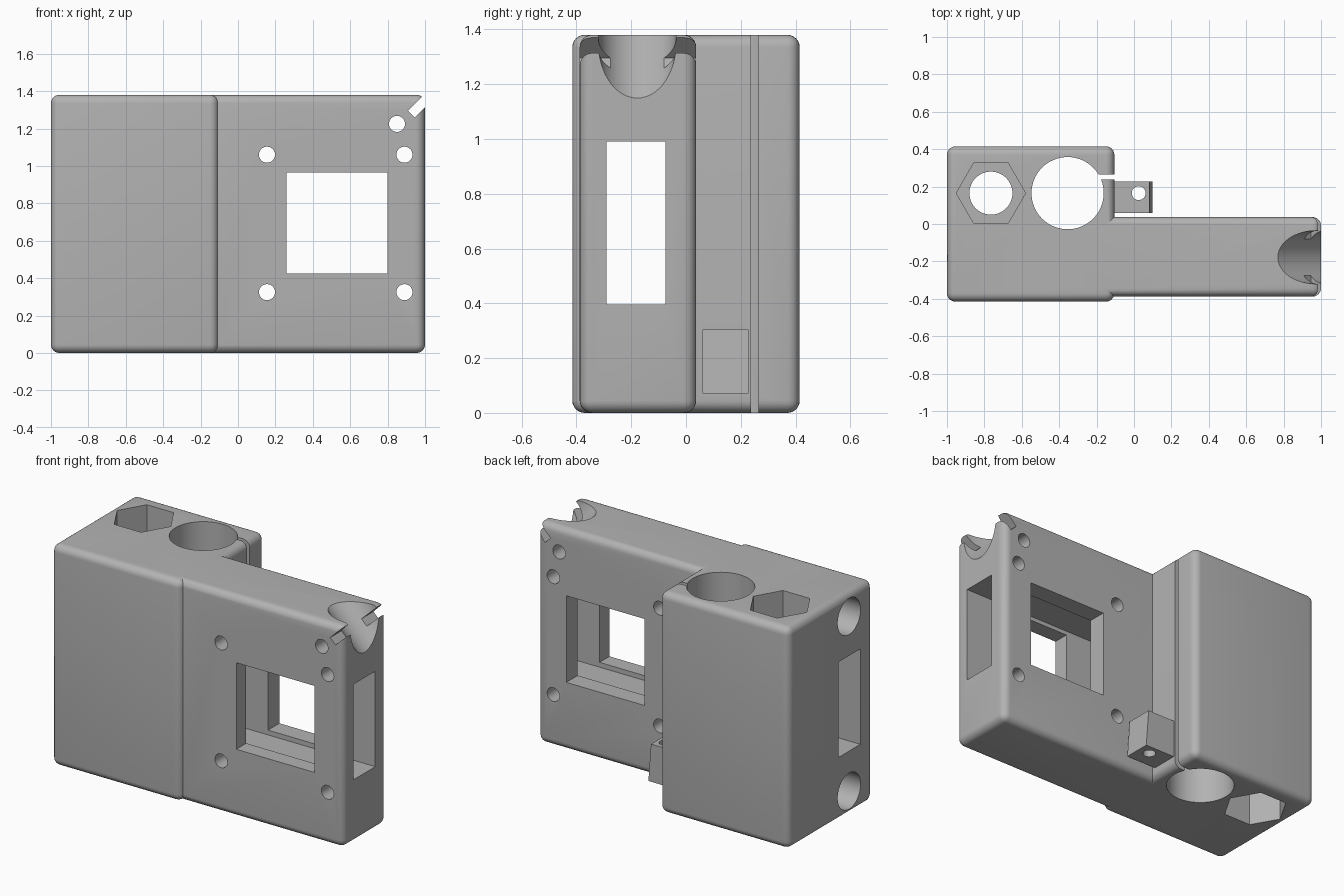
import bpy
import bmesh
import math
from mathutils import Matrix, Vector

cube = bpy.data.objects.get("Cube")
if cube:
    bpy.data.objects.remove(cube, do_unlink=True)

grey = bpy.data.materials.new("plain grey plastic")
grey.use_nodes = True
COLOUR = (0.45, 0.45, 0.45, 1)
grey.diffuse_color = COLOUR
grey.node_tree.nodes["Principled BSDF"].inputs["Base Color"].default_value = COLOUR

H = 1.38
AXIS_TURN = {"z": Matrix(), "x": Matrix.Rotation(math.pi / 2, 4, "Y"),
             "y": Matrix.Rotation(math.pi / 2, 4, "X"),
             "slope": Matrix.Rotation(math.radians(135), 4, "Y")}


def finish(name, bm):
    mesh = bpy.data.meshes.new(name)
    bm.to_mesh(mesh)
    bm.free()
    mesh.materials.append(grey)
    ob = bpy.data.objects.new(name, mesh)
    bpy.context.collection.objects.link(ob)
    return ob


def box(name, low, high, rounding=0, tilt=0):
    """Box between two corners, with optional rounded edges and turn about y."""
    low, high = Vector(low), Vector(high)
    bm = bmesh.new()
    bmesh.ops.create_cube(bm, size=1)
    bmesh.ops.scale(bm, vec=high - low, verts=bm.verts)
    if rounding:
        bmesh.ops.bevel(bm, geom=bm.edges[:], offset=rounding, segments=6,
                        profile=0.5, affect="EDGES")
    bm.transform(Matrix.Translation((low + high) / 2) @ Matrix.Rotation(tilt, 4, "Y"))
    return finish(name, bm)


def rod(name, centre, radius, length, axis="z", sides=48):
    bm = bmesh.new()
    bmesh.ops.create_cone(bm, cap_ends=True, segments=sides, radius1=radius,
                          radius2=radius, depth=length)
    if sides == 6:
        bm.transform(Matrix.Rotation(math.pi / 2, 4, "Z"))
    bm.transform(Matrix.Translation(centre) @ AXIS_TURN[axis])
    return finish(name, bm)


def combine(target, tool, operation):
    mod = target.modifiers.new(operation.lower(), "BOOLEAN")
    mod.operation = operation
    mod.solver = "EXACT"
    mod.object = tool
    bpy.context.view_layer.objects.active = target
    bpy.ops.object.modifier_apply(modifier=mod.name)
    bpy.data.objects.remove(tool, do_unlink=True)


# Rounded clamp block joined to the thinner arm
body = box("carriage_body", (-1, -0.415, 0), (-0.105, 0.415, H), 0.045)
combine(body, box("arm", (-0.6, -0.388, 0), (1, 0.037, H), 0.045), "UNION")

# Small drilled tab with a leaning end
tab = box("side_tab", (-0.13, 0.06, 0.07), (0.1, 0.228, 0.305))
for v in tab.data.vertices:
    if v.co.x > 0 and v.co.z > 0.2:
        v.co.x -= 0.018
combine(body, tab, "UNION")

cutters = [
    # Square window through the arm and the long slot crossing it
    box("window", (0.26, -1, 0.425), (0.8, 1, 0.965)),
    box("belt_slot", (-2, -0.29, 0.395), (2, -0.075, 0.99)),
    # Upright bores, clamp slit and tab hole
    rod("bearing_bore", (-0.355, 0.165, H / 2), 0.193, 3, sides=64),
    rod("screw_bore", (-0.765, 0.165, H / 2), 0.115, 3),
    box("clamp_slit", (-0.3, 0.238, -1), (0, 0.264, 2)),
    rod("tab_hole", (0.025, 0.165, 0.2), 0.037, 1, sides=32),
    # Rounded channel over the top outer corner, with a sloping tie slot
    rod("corner_channel", (0.985, -0.178, 1.365), 0.142, 1.5, "slope", 64),
    box("tie_slot", (0.898, -1, 1.322), (1.098, 1, 1.374), tilt=-math.pi / 4),
]
# Nut pockets at both ends of the screw bore
for z in (0, H):
    cutters.append(rod("nut_pocket", (-0.765, 0.165, z), 0.185, 0.5, sides=6))
# Blind rod holes entering the end of the block
for z in (0.145, 1.235):
    cutters.append(rod("rod_hole", (-0.3, -0.18, z), 0.113, 2.1, "x"))
# Mounting screw holes through the arm
for x, z in [(0.155, 0.325), (0.155, 1.06), (0.89, 0.325), (0.89, 1.06), (0.85, 1.225)]:
    cutters.append(rod("mount_hole", (x, -0.18, z), 0.043, 0.8, "y", 32))
for cutter in cutters:
    combine(body, cutter, "DIFFERENCE")

bpy.ops.object.select_all(action="DESELECT")
body.select_set(True)
bpy.context.view_layer.objects.active = body
bpy.ops.object.shade_smooth_by_angle(angle=math.radians(30))
